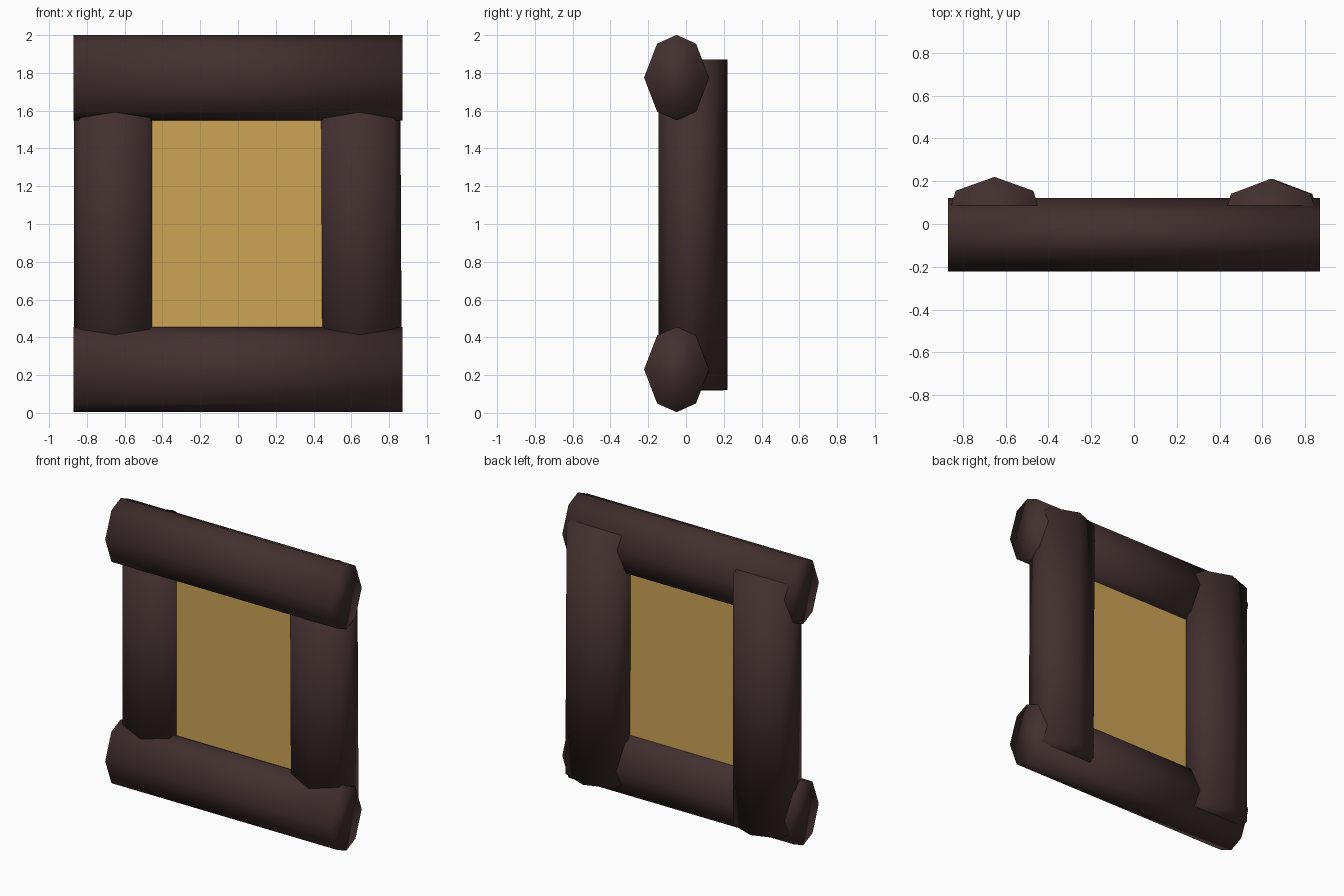
import bpy, bmesh, math
from mathutils import Matrix, Vector

if "Cube" in bpy.data.objects:
    bpy.data.objects.remove(bpy.data.objects["Cube"])


def material(name, rgb):
    m = bpy.data.materials.new(name)
    m.diffuse_color = (*rgb, 1)
    m.use_nodes = True
    m.node_tree.nodes["Principled BSDF"].inputs["Base Color"].default_value = m.diffuse_color
    return m


dark_wood = material("dark wood", (0.056, 0.029, 0.029))
ochre = material("ochre panel", (0.61, 0.37, 0.09))


def finish(name, bm, mat, smooth):
    bmesh.ops.recalc_face_normals(bm, faces=bm.faces)
    me = bpy.data.meshes.new(name)
    bm.to_mesh(me)
    bm.free()
    me.materials.append(mat)
    for p in me.polygons:
        p.use_smooth = smooth
    ob = bpy.data.objects.new(name, me)
    bpy.context.collection.objects.link(ob)
    return ob


def log(name, length, wide, deep, shoulder, matrix):
    """Eight-sided flattened log along local z, softly shaded."""
    sw, sd = shoulder
    ring = [(wide, 0), (sw, sd), (0, deep), (-sw, sd),
            (-wide, 0), (-sw, -sd), (0, -deep), (sw, -sd)]
    bm = bmesh.new()
    ends = [[bm.verts.new(matrix @ Vector((x, y, s * length / 2))) for x, y in ring]
            for s in (-1, 1)]
    for i in range(8):
        j = (i + 1) % 8
        bm.faces.new((ends[0][i], ends[0][j], ends[1][j], ends[1][i]))
    for e in ends:
        bm.faces.new(e)
    return finish(name, bm, dark_wood, True)


# top and bottom rails
turn = Matrix.Rotation(math.radians(90), 4, 'Y')
for name, z in (("bottom_rail", 0.23), ("top_rail", 1.775)):
    log(name, 1.74, 0.226, 0.172, (0.18, 0.103),
        Matrix.Translation((0, -0.05, z)) @ turn)

# side posts, the right one leaning very slightly
log("left_post", 1.75, 0.217, 0.183, (0.182, 0.118),
    Matrix.Translation((-0.652, 0.037, 0.995)))
log("right_post", 1.75, 0.22, 0.178, (0.185, 0.108),
    Matrix.Translation((0.643, 0.033, 0.995))
    @ Matrix.Rotation(math.radians(-0.3), 4, 'Y'))

# thin panel filling the frame
bm = bmesh.new()
bmesh.ops.create_cube(bm, size=1, matrix=Matrix.Translation((0, -0.02, 1.0))
                      @ Matrix.Diagonal((1.2, 0.02, 1.4, 1)))
finish("panel", bm, ochre, False)
